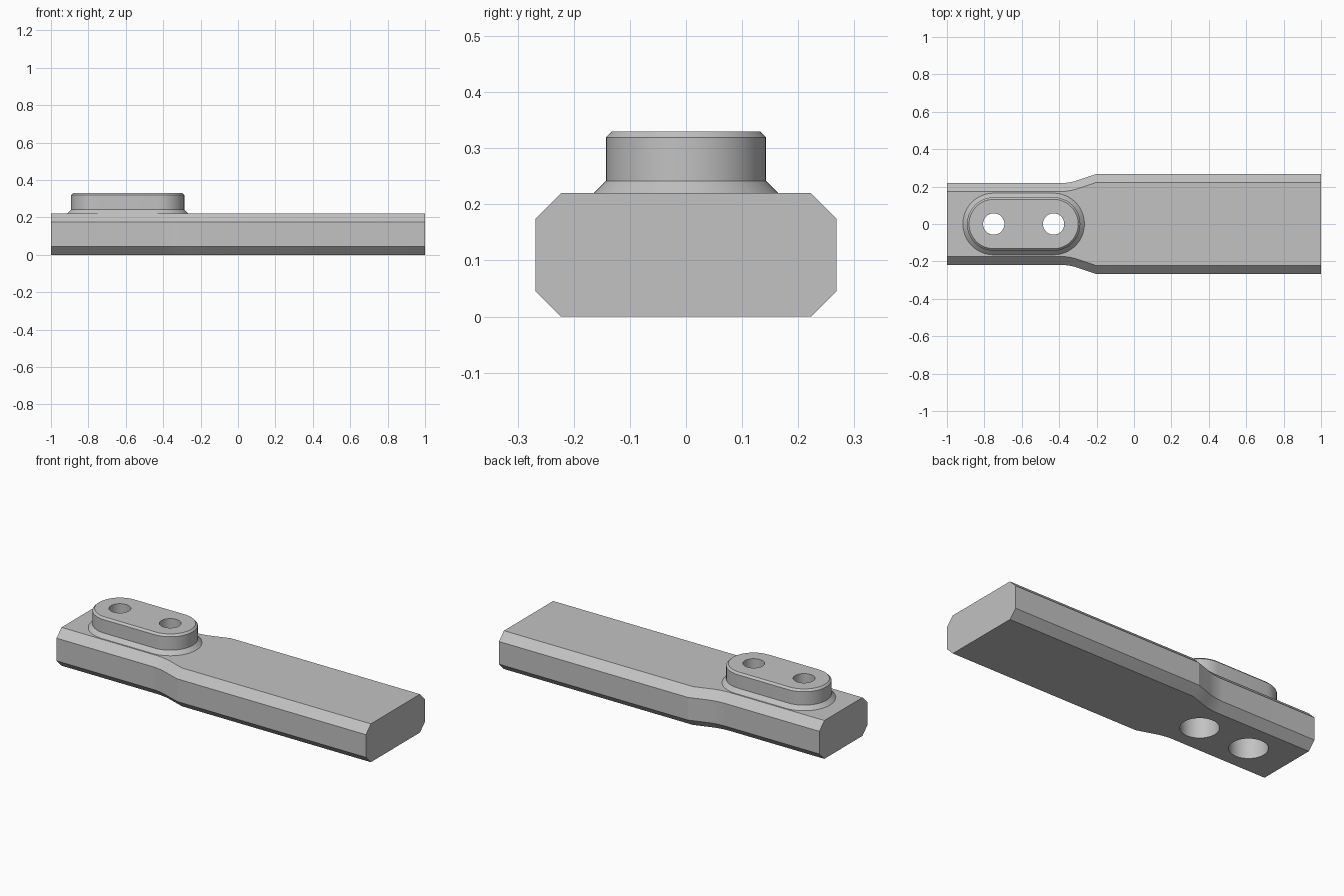
import bpy
import bmesh
from math import sin, cos, pi, atan

old = bpy.data.objects.get("Cube")
if old:
    bpy.data.objects.remove(old, do_unlink=True)

metal = bpy.data.materials.new("plain grey")
metal.use_nodes = True
grey = (0.54, 0.54, 0.54, 1)
metal.diffuse_color = grey
metal.node_tree.nodes["Principled BSDF"].inputs["Base Color"].default_value = grey


def loft(name, rings):
    """Skin equal-length closed rings and cap both ends."""
    bm = bmesh.new()
    loops = [[bm.verts.new(p) for p in ring] for ring in rings]
    n = len(loops[0])
    for a, b in zip(loops, loops[1:]):
        for i in range(n):
            j = (i + 1) % n
            bm.faces.new((a[i], a[j], b[j], b[i]))
    bm.faces.new(loops[0])
    bm.faces.new(loops[-1])
    bmesh.ops.recalc_face_normals(bm, faces=bm.faces)
    mesh = bpy.data.meshes.new(name)
    bm.to_mesh(mesh)
    bm.free()
    mesh.materials.append(metal)
    obj = bpy.data.objects.new(name, mesh)
    bpy.context.collection.objects.link(obj)
    return obj


def combine(target, other, operation):
    """Apply a boolean and discard the helper."""
    mod = target.modifiers.new(operation, "BOOLEAN")
    mod.operation = operation
    mod.solver = "EXACT"
    mod.object = other
    bpy.context.view_layer.objects.active = target
    bpy.ops.object.modifier_apply(modifier=mod.name)
    bpy.data.objects.remove(other, do_unlink=True)


def stadium(cx, half, r, z, n=24):
    """Ring with two round ends, centres at cx +/- half."""
    ring = []
    for side in (1, -1):
        for i in range(n + 1):
            a = -pi / 2 + pi * i / n
            ring.append((cx + side * (half + r * cos(a)), side * r * sin(a), z))
    return ring


def circle(cx, r, z, n=48):
    return [(cx + r * cos(2 * pi * i / n), r * sin(2 * pi * i / n), z) for i in range(n)]


# Chamfered bar: narrow end, curved flare, straight flare, wide end
HEIGHT, CHAMFER, NARROW, WIDE = 0.22, 0.045, 0.218, 0.268


def bar_section(x, w):
    c, h = CHAMFER, HEIGHT
    half = [(w - c, 0), (w, c), (w, h - c), (w - c, h)]
    return [(x, y, z) for y, z in half] + [(x, -y, z) for y, z in reversed(half)]


slope = 1 / 3
sweep = atan(slope)
radius = 0.1 / sin(sweep)
stations = [(-1, NARROW)]
for k in range(9):
    a = sweep * k / 8
    stations.append((-0.4 + radius * sin(a), NARROW + radius * (1 - cos(a))))
stations += [(-0.2, WIDE), (1, WIDE)]
bar = loft("mounting_bar", [bar_section(x, w) for x, w in stations])

# Raised pad with flared foot and chamfered rim
CENTRE, SPACING = -0.59, 0.16
profile = [(0.165, 0.17), (0.165, HEIGHT), (0.143, 0.242), (0.143, 0.319), (0.132, 0.33)]
pad = loft("raised_pad", [stadium(CENTRE, SPACING, r, z) for r, z in profile])
combine(bar, pad, "UNION")

# Two bolt holes, counterbored from below
bore = [(0.1, -0.1), (0.1, 0.19), (0.057, 0.19), (0.057, 0.45)]
for side in (-1, 1):
    x = CENTRE + side * SPACING
    cutter = loft("bolt_hole", [circle(x, r, z) for r, z in bore])
    combine(bar, cutter, "DIFFERENCE")

bpy.ops.object.select_all(action="DESELECT")
bar.select_set(True)
bpy.context.view_layer.objects.active = bar
bpy.ops.object.shade_smooth_by_angle(angle=pi / 12)
